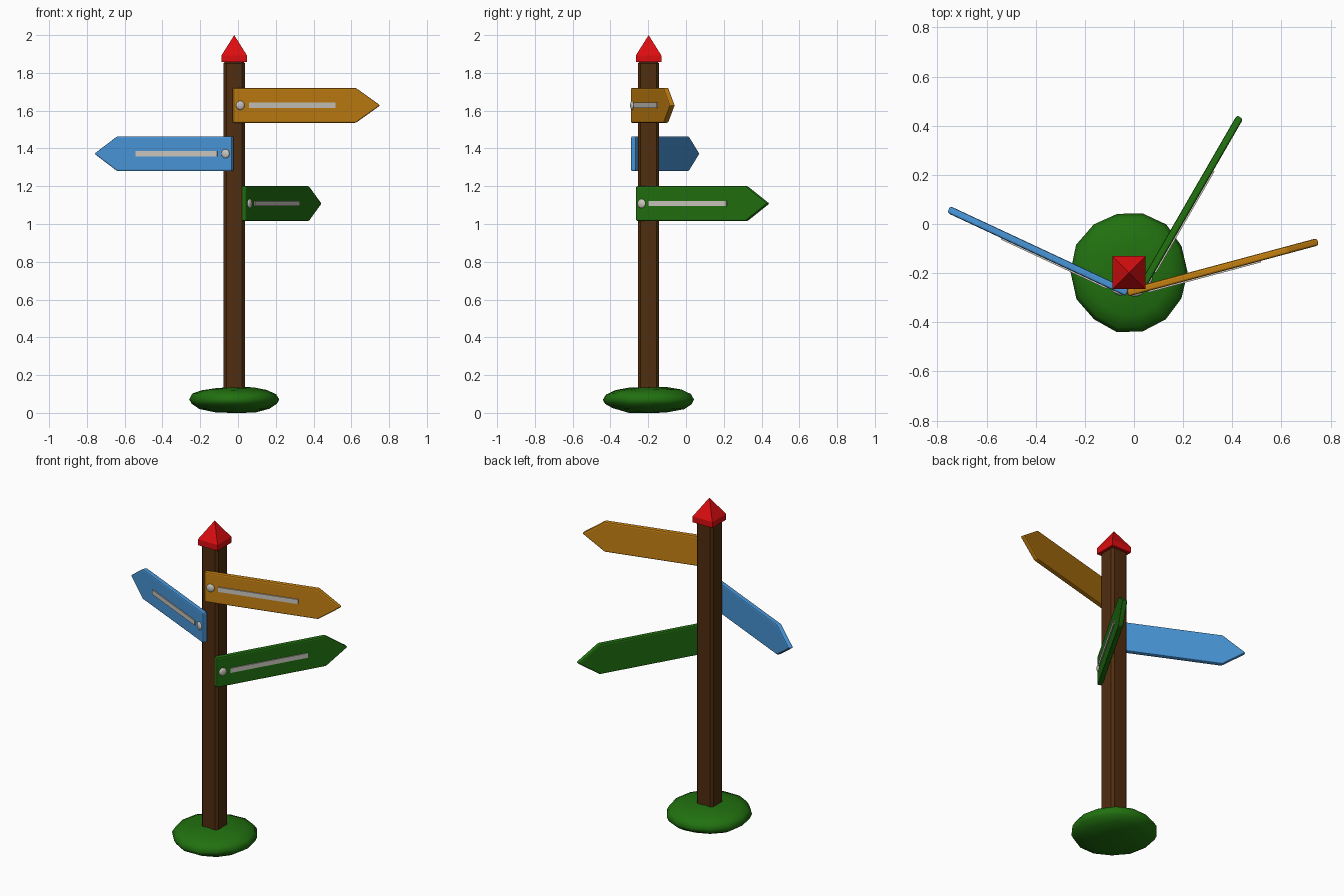
import bpy, bmesh, math, random
from mathutils import Matrix

if "Cube" in bpy.data.objects:
    bpy.data.objects.remove(bpy.data.objects["Cube"])

random.seed(4)
CX, CY = -0.02, -0.198  # post axis


def material(name, rgb):
    m = bpy.data.materials.new(name)
    m.diffuse_color = (*rgb, 1)
    m.use_nodes = True
    m.node_tree.nodes["Principled BSDF"].inputs["Base Color"].default_value = m.diffuse_color
    return m


BROWN = material("brown wood", (0.08, 0.026, 0.005))
RED = material("red", (0.72, 0.004, 0.005))
GREEN = material("green", (0.015, 0.165, 0.005))
ORANGE = material("orange", (0.55, 0.215, 0.006))
BLUE = material("blue", (0.065, 0.30, 0.68))
GREY = material("light grey", (0.60, 0.57, 0.52))


def finish(name, bm, mat, matrix=Matrix(), bevel=0, segments=1, smooth=False):
    bmesh.ops.recalc_face_normals(bm, faces=bm.faces)
    me = bpy.data.meshes.new(name)
    bm.to_mesh(me)
    bm.free()
    me.materials.append(mat)
    ob = bpy.data.objects.new(name, me)
    bpy.context.collection.objects.link(ob)
    ob.matrix_world = matrix
    if smooth:
        me.polygons.foreach_set("use_smooth", [True] * len(me.polygons))
    if bevel:
        mod = ob.modifiers.new("bevel", "BEVEL")
        mod.width, mod.segments = bevel, segments
    return ob


def box(x0, x1, y0, y1, z0, z1):
    bm = bmesh.new()
    size = Matrix.Diagonal((x1 - x0, y1 - y0, z1 - z0, 1))
    mid = Matrix.Translation(((x0 + x1) / 2, (y0 + y1) / 2, (z0 + z1) / 2))
    bmesh.ops.create_cube(bm, size=1, matrix=mid @ size)
    return bm


# Square post with chamfered edges
h = 0.056
finish("post", box(CX - h, CX + h, CY - h, CY + h, 0.05, 1.865), BROWN, bevel=0.014)

# Pyramid cap on a short square base
bm = bmesh.new()
h = 0.067
rings = [[bm.verts.new((CX + sx * h, CY + sy * h, z))
          for sx, sy in ((-1, -1), (1, -1), (1, 1), (-1, 1))] for z in (1.857, 1.893)]
apex = bm.verts.new((CX, CY, 2.0))
bm.faces.new(rings[0])
for i in range(4):
    j = (i + 1) % 4
    bm.faces.new((rings[0][i], rings[0][j], rings[1][j], rings[1][i]))
    bm.faces.new((rings[1][i], rings[1][j], apex))
finish("post_cap", bm, RED)

# Lumpy grass mound
N = 14
lump = [1 + random.uniform(-0.03, 0.03) for _ in range(N)]
bm = bmesh.new()
rings = []
for r, z in ((0.45, 0.003), (0.78, 0.022), (0.95, 0.048), (1, 0.072),
             (0.93, 0.1), (0.72, 0.122), (0.4, 0.134)):
    ring = []
    for i in range(N):
        a = 2 * math.pi * i / N
        k = r * lump[i]
        ring.append(bm.verts.new((-0.016 + 0.238 * k * math.cos(a),
                                  -0.196 + 0.25 * k * math.sin(a),
                                  z + random.uniform(-0.003, 0.003))))
    rings.append(ring)
for a, b in zip(rings, rings[1:]):
    for i in range(N):
        j = (i + 1) % N
        bm.faces.new((a[i], a[j], b[j], b[i]))
for ring, z in ((rings[0], 0.0), (rings[-1], 0.136)):
    c = bm.verts.new((-0.016, -0.196, z))
    for i in range(N):
        bm.faces.new((ring[i], ring[(i + 1) % N], c))
finish("grass_mound", bm, GREEN, smooth=True)


# Arrow sign with a lettering-free bar and a round-headed screw
def sign(name, mat, start, angle, side):
    M = Matrix.Translation(start) @ Matrix.Rotation(math.radians(angle), 4, "Z")
    bm = bmesh.new()
    t, hz = 0.015, 0.0925
    profile = [(0, -hz), (0.672, -hz), (0.806, 0), (0.672, hz), (0, hz)]
    face = bm.faces.new([bm.verts.new((side * x, -t, z)) for x, z in profile])
    ext = bmesh.ops.extrude_face_region(bm, geom=[face])
    bmesh.ops.translate(bm, vec=(0, 2 * t, 0),
                        verts=[v for v in ext["geom"] if isinstance(v, bmesh.types.BMVert)])
    finish(name + "_sign", bm, mat, M, 0.008, 2)
    x0, x1 = sorted((side * 0.083, side * 0.558))
    finish(name + "_sign_bar", box(x0, x1, -t - 0.006, -t + 0.002, -0.014, 0.014), GREY, M)
    bm = bmesh.new()
    place = Matrix.Translation((side * 0.037, -t, 0)) @ Matrix.Diagonal((1, 0.4, 1, 1))
    bmesh.ops.create_uvsphere(bm, u_segments=16, v_segments=10, radius=0.024, matrix=place)
    finish(name + "_sign_screw", bm, GREY, M, smooth=True)


sign("orange", ORANGE, (-0.027, -0.28, 1.628), 15, 1)
sign("blue", BLUE, (-0.027, -0.28, 1.372), -25, -1)
sign("green", GREEN, (0.030, -0.26, 1.108), 60, 1)
